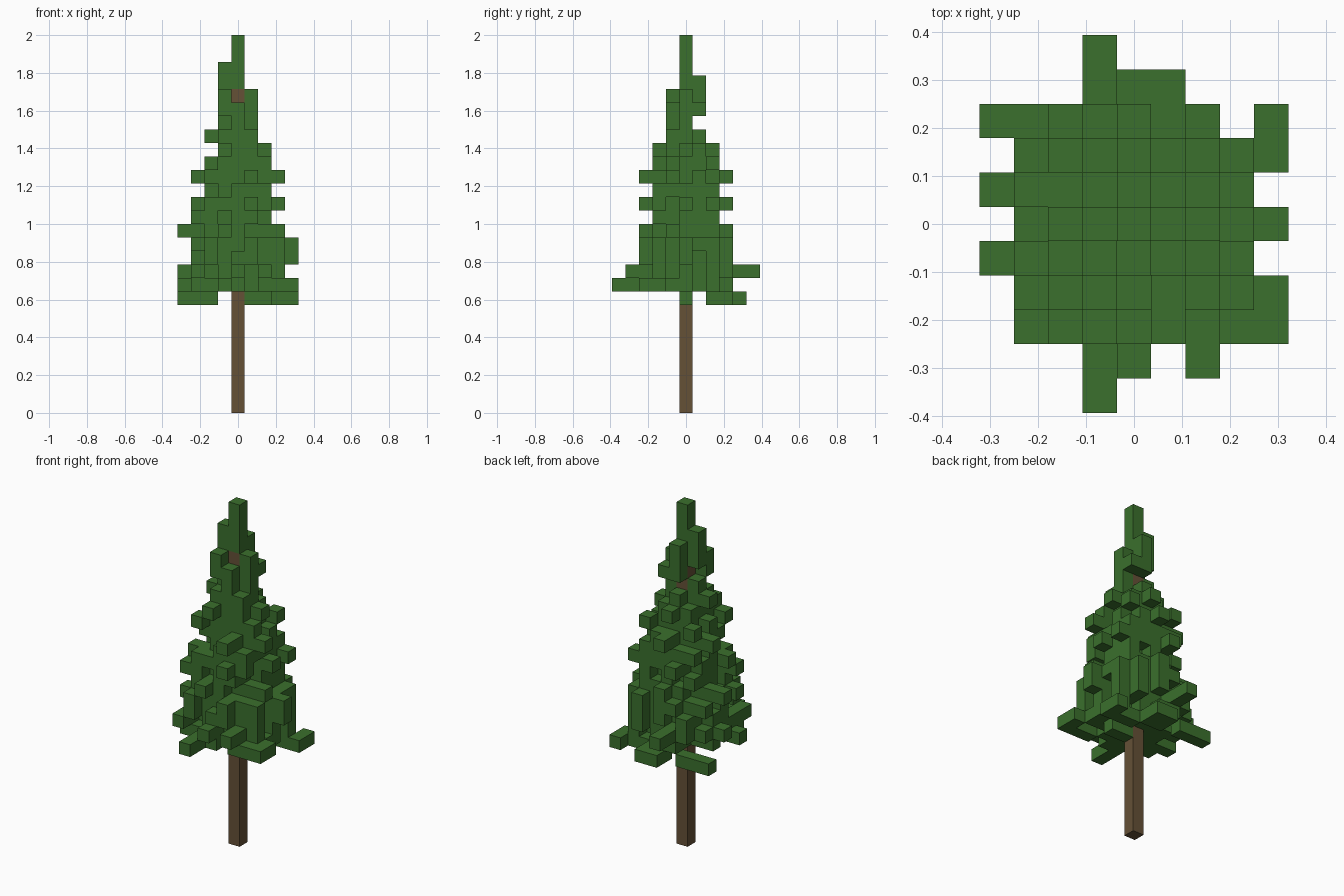
import bpy
import bmesh
import math
import random
from mathutils import Vector

random.seed(11)
CELL = 1 / 14          # edge length of one block
TRUNK_TOP = 24         # trunk height in blocks

cube = bpy.data.objects.get("Cube")
if cube:
    bpy.data.objects.remove(cube, do_unlink=True)


def make_material(name, rgb):
    mat = bpy.data.materials.new(name)
    mat.use_nodes = True
    colour = (*rgb, 1)
    mat.diffuse_color = colour
    bsdf = mat.node_tree.nodes["Principled BSDF"]
    bsdf.inputs["Base Color"].default_value = colour
    bsdf.inputs["Roughness"].default_value = 0.9
    return mat


def block_mesh(name, cells, hidden_by, mat):
    """Build the outer skin of a set of blocks, skipping covered faces."""
    bm = bmesh.new()
    axes = [Vector(a) for a in ((1, 0, 0), (0, 1, 0), (0, 0, 1))]
    for cell in sorted(cells):
        centre = Vector(cell) + Vector((0, 0, 0.5))
        for i in range(3):
            for sign in (1, -1):
                n = axes[i] * sign
                if tuple(int(c + d) for c, d in zip(cell, n)) in hidden_by:
                    continue
                u, v = axes[(i + 1) % 3] * sign, axes[(i + 2) % 3]
                corners = [centre + (n + a * u + b * v) / 2
                           for a, b in ((-1, -1), (1, -1), (1, 1), (-1, 1))]
                bm.faces.new([bm.verts.new(p * CELL) for p in corners])
    bmesh.ops.remove_doubles(bm, verts=bm.verts, dist=CELL / 100)
    mesh = bpy.data.meshes.new(name)
    bm.to_mesh(mesh)
    bm.free()
    mesh.materials.append(mat)
    obj = bpy.data.objects.new(name, mesh)
    bpy.context.collection.objects.link(obj)
    return obj


trunk = {(0, 0, k) for k in range(TRUNK_TOP)}
leaves = set()


def bar(k, x0, x1, y0, y1, height=1):
    """Add a straight run of leaf blocks on one layer."""
    leaves.update((x, y, z) for x in range(x0, x1 + 1)
                  for y in range(y0, y1 + 1) for z in range(k, k + height))


def ragged_layer(k, reach, core, rim, fill):
    """Solid middle with a randomly broken edge."""
    for x in range(-reach, reach + 1):
        for y in range(-reach, reach + 1):
            d = math.hypot(x, y)
            if d <= core or (d <= rim and random.random() < fill):
                leaves.add((x, y, k))


# Body of the crown, narrowing upwards
for k in range(9, 13):
    ragged_layer(k, 3, 2.3, 3.7, 0.5)
for k in range(13, 17):
    ragged_layer(k, 2, 2.0, 2.9, 0.5)
for k in range(17, 20):
    ragged_layer(k, 2, 1.5, 2.9, 0.4)
ragged_layer(20, 1, 1.0, 1.5, 0.6)

# Four twigs poking out of every other layer
for k in (13, 15, 17):
    for turn in range(4):
        j = random.choice((-1, 0, 1))
        x, y = ((3, j), (j, 3), (-3, j), (j, -3))[turn]
        leaves.add((x, y, k))
        leaves.add((max(-2, min(2, x)), max(-2, min(2, y)), k))

# Lowest hanging branches
bar(8, 4, 4, 2, 3)
bar(8, 2, 3, 2, 2)
bar(8, 0, 1, 3, 4)
bar(8, 1, 2, 0, 0)
bar(8, -4, -2, 3, 3)

# Long branches of the wide skirt
bar(9, 3, 4, -3, -3)
bar(9, 4, 4, -2, -2)
bar(9, -1, -1, -5, -3)
bar(9, -4, -3, -1, -1)
bar(10, -1, -1, 3, 5)
bar(10, -3, -3, -3, -2)
bar(10, -4, -3, 1, 1)
bar(10, 0, 0, -4, -3)
bar(10, 2, 2, -4, -3)
bar(11, 3, 4, 0, 0, 2)

# Single twigs higher up
bar(13, -4, -3, 1, 1)
bar(14, -3, -2, -2, -2)
bar(15, 3, 3, 2, 2)
bar(18, 2, 2, 2, 2)
bar(18, -2, -2, -2, -2)
bar(20, -2, -2, 0, 0)

# Sparse leaves around the top and the pointed tip
bar(21, 0, 0, -1, -1, 2)
bar(21, -1, -1, 0, 0)
bar(21, 1, 1, 0, 0, 3)
bar(22, -1, -1, -1, -1, 2)
bar(22, 1, 1, 1, 1)
bar(22, 0, 0, 1, 1, 3)
bar(23, -1, -1, 0, 0, 3)
bar(TRUNK_TOP, 0, 0, 0, 0, 4)

leaves -= trunk
everything = leaves | trunk
block_mesh("trunk", trunk, everything,
           make_material("bark brown", (0.13, 0.082, 0.037)))
block_mesh("foliage", leaves, everything,
           make_material("leaf green", (0.043, 0.162, 0.026)))
